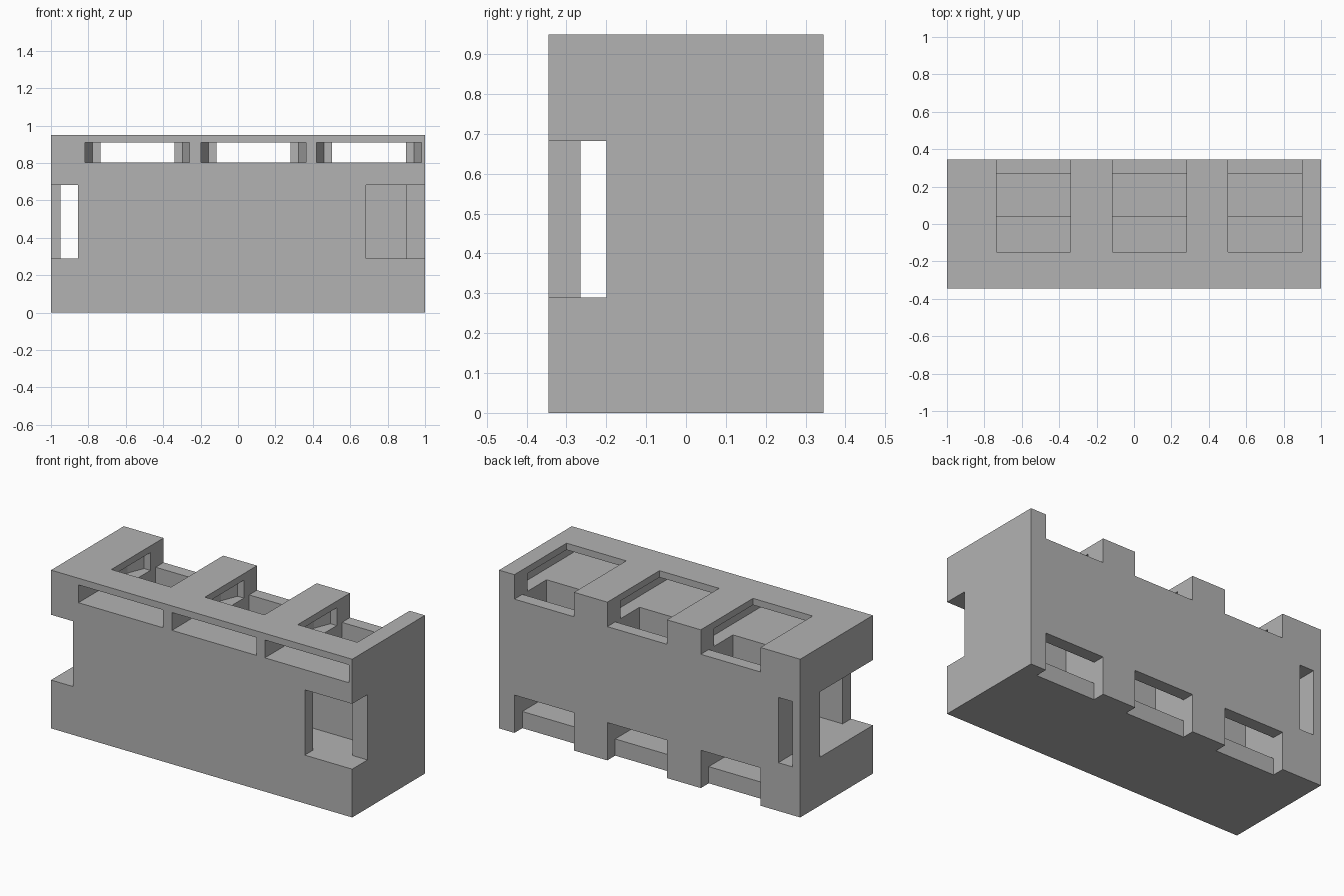
import bpy
import bmesh

old = bpy.data.objects.get("Cube")
if old:
    bpy.data.objects.remove(old, do_unlink=True)

mat = bpy.data.materials.new("plain grey")
mat.use_nodes = True
GREY = (0.45, 0.45, 0.45, 1)
mat.diffuse_color = GREY
mat.node_tree.nodes["Principled BSDF"].inputs["Base Color"].default_value = GREY


def prism(name, outline, z0, z1):
    """Extrude a plan outline from z0 up to z1."""
    bm = bmesh.new()
    face = bm.faces.new([bm.verts.new((x, y, z0)) for x, y in outline])
    top = bmesh.ops.extrude_face_region(bm, geom=[face])["geom"]
    verts = [v for v in top if isinstance(v, bmesh.types.BMVert)]
    bmesh.ops.translate(bm, verts=verts, vec=(0, 0, z1 - z0))
    bmesh.ops.recalc_face_normals(bm, faces=bm.faces)
    mesh = bpy.data.meshes.new(name)
    bm.to_mesh(mesh)
    bm.free()
    mesh.materials.append(mat)
    obj = bpy.data.objects.new(name, mesh)
    bpy.context.scene.collection.objects.link(obj)
    return obj


def box(name, x0, x1, y0, y1, z0, z1):
    return prism(name, [(x0, y0), (x1, y0), (x1, y1), (x0, y1)], z0, z1)


def cut(body, cutter):
    """Subtract a helper solid from the body, then drop the helper."""
    cutter.hide_render = True
    mod = body.modifiers.new("cut", "BOOLEAN")
    mod.operation = "DIFFERENCE"
    mod.solver = "EXACT"
    mod.object = cutter
    bpy.context.view_layer.objects.active = body
    bpy.ops.object.modifier_apply(modifier=mod.name)
    bpy.data.objects.remove(cutter, do_unlink=True)


W, D, H = 1.0, 0.345, 0.95
body = box("dispenser_body", -W, W, -D, D, 0, H)

# Three bays: top notch, wide front slot, vertical chute and rear outlet
HALF, WIDE, TAPER = 0.198, 0.28, 0.24
SHELF, LIP = 0.803, 0.10
CHUTE_FRONT, CHUTE_BACK = 0.04, 0.27
for x in (-0.538, 0.083, 0.70):
    a, b = x - HALF, x + HALF
    cut(body, box("notch", a, b, -0.15, D + 0.1, SHELF, H + 0.1))
    cut(body, prism("front_slot", [
        (x - WIDE, -D - 0.1), (x + WIDE, -D - 0.1), (x + WIDE, 0.12),
        (x + TAPER, 0.22), (x - TAPER, 0.22), (x - WIDE, 0.12)], SHELF, 0.91))
    cut(body, box("chute", a, b, CHUTE_FRONT, CHUTE_BACK, LIP, SHELF + 0.05))
    cut(body, box("outlet", a, b, CHUTE_BACK, D + 0.1, -0.1, 0.227))

# Middle chamber with a window at the front right corner
LOW, HIGH = 0.29, 0.682
cut(body, box("chamber", -0.9, 0.9, -0.265, -0.035, LOW, HIGH))
cut(body, box("window", 0.685, W + 0.1, -D - 0.1, -0.2, LOW, HIGH))

# Open left corner, continued as a narrow slot through the back
cut(body, box("corner", -W - 0.1, -0.855, -D - 0.1, 0.155, LOW, HIGH))
cut(body, box("back_slot", -0.95, -0.855, 0.1, D + 0.1, LOW, HIGH))
